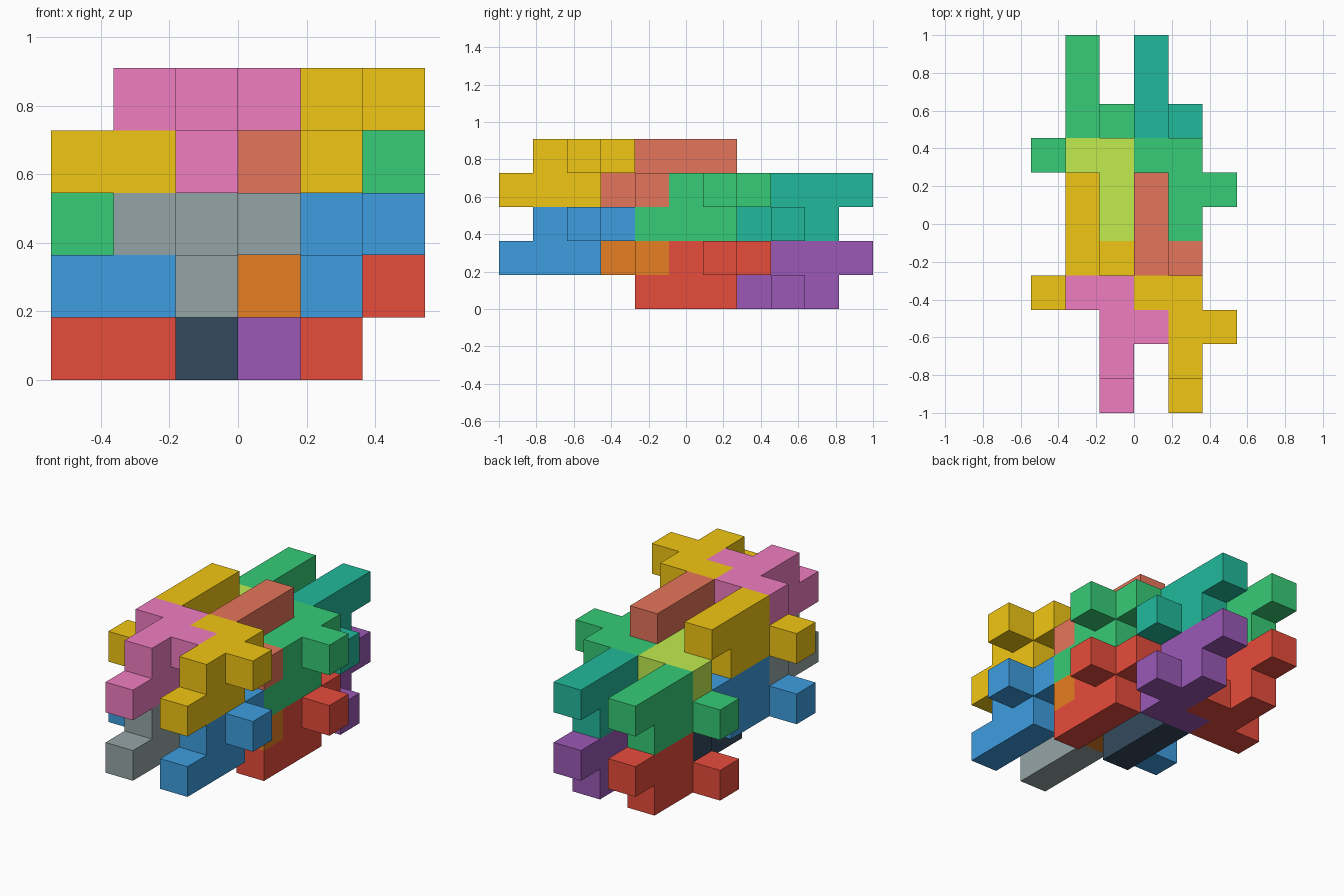
import bpy, bmesh
from mathutils import Vector

if "Cube" in bpy.data.objects:
    bpy.data.objects.remove(bpy.data.objects["Cube"])

U = 2 / 11                              # edge of one unit cube
ORIGIN = Vector((-3 * U, -1, 0))        # corner of the 6 x 11 x 5 cell grid

# One eight-cube piece: two offset bars of three, plus two arms on the upper bar
PIECE = ([(0, j, 0) for j in (0, 1, 2)] + [(0, j, 1) for j in (1, 2, 3)]
         + [(-1, 3, 1), (1, 2, 1)])
# The same piece turned half a turn about x
TURNED = [(i, 3 - j, 1 - k) for i, j, k in PIECE]


def material(name, hexcode):
    mat = bpy.data.materials.get(name)
    if not mat:
        mat = bpy.data.materials.new(name)
        rgb = [int(hexcode[n:n + 2], 16) / 255 for n in (0, 2, 4)]
        mat.diffuse_color = [((c + 0.055) / 1.055) ** 2.4 for c in rgb] + [1]
        mat.use_nodes = True
        mat.node_tree.nodes["Principled BSDF"].inputs["Base Color"].default_value = mat.diffuse_color
    return mat


def build_piece(name, cells, offset, mat):
    """Skin a set of unit cells with their outer faces only."""
    bm = bmesh.new()
    filled = set(cells)
    for cell in cells:
        for axis in range(3):
            for side in (0, 1):
                near = list(cell)
                near[axis] += 2 * side - 1
                if tuple(near) in filled:
                    continue
                a, b = (axis + 1) % 3, (axis + 2) % 3
                quad = []
                for da, db in ((0, 0), (1, 0), (1, 1), (0, 1)):
                    p = Vector(cell) + Vector(offset)
                    p[axis] += side
                    p[a] += da
                    p[b] += db
                    quad.append(bm.verts.new(p * U + ORIGIN))
                bm.faces.new(quad if side else quad[::-1])
    bmesh.ops.remove_doubles(bm, verts=bm.verts, dist=1e-4)
    # Merge flat neighbours into whole faces
    bmesh.ops.dissolve_limit(bm, angle_limit=0.01, verts=bm.verts, edges=bm.edges)
    mesh = bpy.data.meshes.new(name)
    bm.to_mesh(mesh)
    bm.free()
    mesh.materials.append(mat)
    bpy.context.collection.objects.link(bpy.data.objects.new(name, mesh))


COLOURS = {"red": "e74c3c", "dark": "34495e", "purple": "9b59b6", "blue": "3d9de0",
           "grey": "95a5a6", "orange": "e67e22", "green": "36cc76", "lime": "c1ec50",
           "teal": "22ba9c", "gold": "f1c614", "pink": "f07dc1", "salmon": "e5755a"}

# Each layer: base height, front row, and colours of the upright pieces
# (columns 4 and 2) and the turned pieces (columns 3 and 1)
LAYERS = [(0, 4, ("red", "dark"), ("purple", "red")),
          (1, 0, ("blue", "grey"), ("orange", "blue")),
          (2, 4, ("green", "lime"), ("teal", "green")),
          (3, 0, ("gold", "pink"), ("salmon", "gold"))]

for k, j, upright, turned in LAYERS:
    for n in (0, 1):
        for label, cells, col, row, colour in (
                ("upright", PIECE, 4 - 2 * n, j, upright[n]),
                ("turned", TURNED, 3 - 2 * n, j + 3, turned[n])):
            build_piece(f"{colour}_{label}_piece_layer_{k + 1}", cells, (col, row, k),
                        material(colour, COLOURS[colour]))
